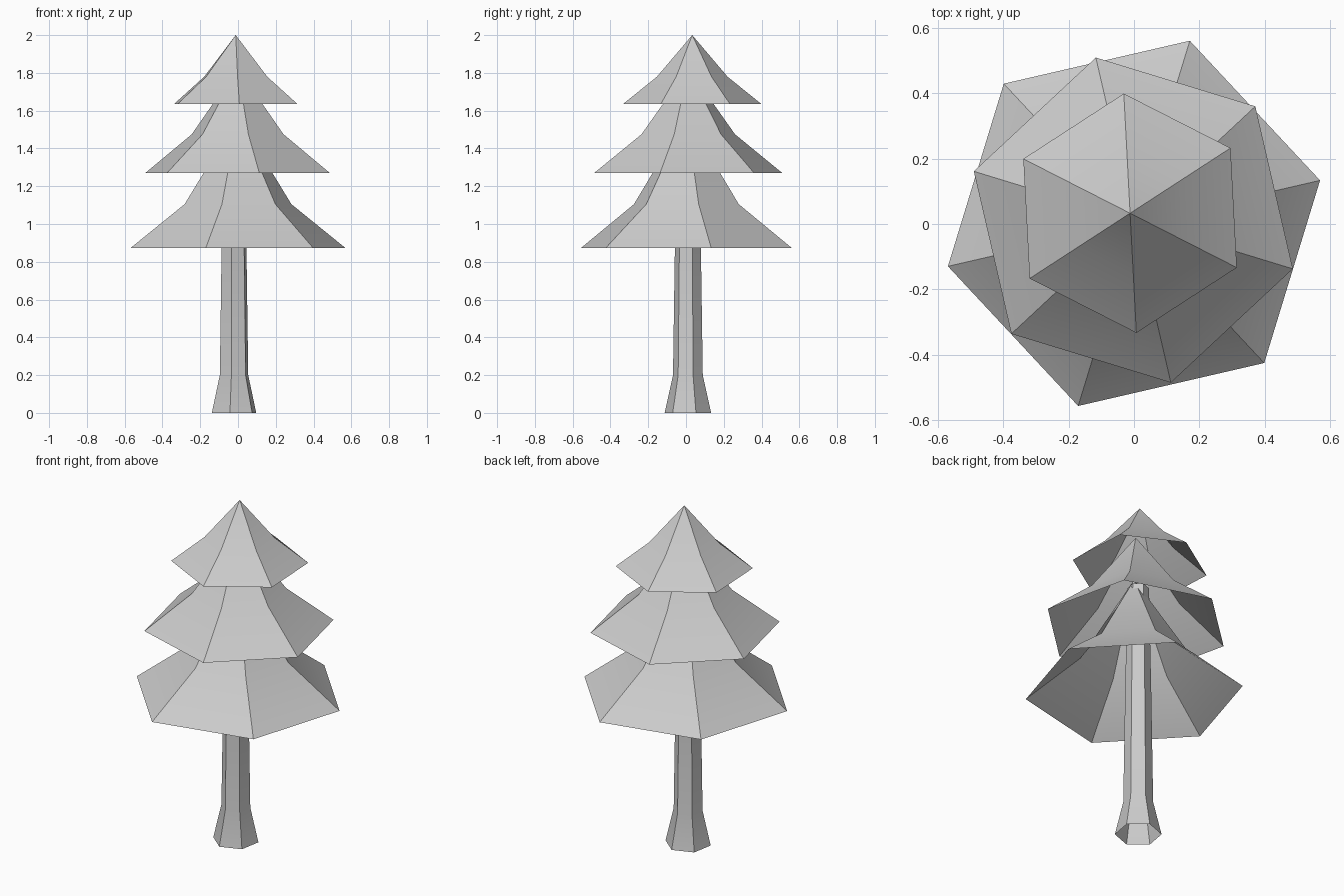
import bpy
import bmesh
from math import cos, sin, radians

cube = bpy.data.objects.get("Cube")
if cube:
    bpy.data.objects.remove(cube, do_unlink=True)

SIDES = 6

grey = bpy.data.materials.new("plain grey")
grey.use_nodes = True
grey.diffuse_color = (0.6, 0.6, 0.6, 1)
grey.node_tree.nodes["Principled BSDF"].inputs["Base Color"].default_value = (0.6, 0.6, 0.6, 1)


def hex_shell(name, centre, turn, profile):
    """Open six-sided shell; profile lists (radius, z) from bottom to top, radius 0 is a tip."""
    bm = bmesh.new()
    rings = []
    for radius, z in profile:
        count = SIDES if radius > 0 else 1
        ring = []
        for i in range(count):
            a = radians(turn + 360 * i / SIDES)
            ring.append(bm.verts.new((centre[0] + radius * cos(a), centre[1] + radius * sin(a), z)))
        rings.append(ring)
    for low, high in zip(rings, rings[1:]):
        for i in range(SIDES):
            j = (i + 1) % SIDES
            if len(high) == 1:
                bm.faces.new((low[i], low[j], high[0]))
            else:
                bm.faces.new((low[i], low[j], high[j], high[i]))
    mesh = bpy.data.meshes.new(name)
    bm.to_mesh(mesh)
    bm.free()
    mesh.materials.append(grey)
    obj = bpy.data.objects.new(name, mesh)
    bpy.context.collection.objects.link(obj)
    # Soft bend within each side, crisp corners between sides
    bpy.ops.object.select_all(action="DESELECT")
    obj.select_set(True)
    bpy.context.view_layer.objects.active = obj
    bpy.ops.object.shade_smooth_by_angle(angle=radians(30))
    return obj


# Trunk with flared foot, running up into the lowest branches
hex_shell("trunk", (-0.021, 0.01), 20,
          [(0.125, 0), (0.08, 0.2), (0.07, 0.87), (0.058, 1.52)])

# Three hollow branch tiers, each turned a little differently
hex_shell("lower_branches", (0, 0.002), 13, [(0.585, 0.872), (0.29, 1.105), (0, 1.57)])
hex_shell("middle_branches", (-0.002, 0.012), 43, [(0.511, 1.27), (0.254, 1.475), (0, 1.825)])
hex_shell("top_branches", (-0.012, 0.033), 33, [(0.367, 1.635), (0.187, 1.78), (0, 2.0)])
